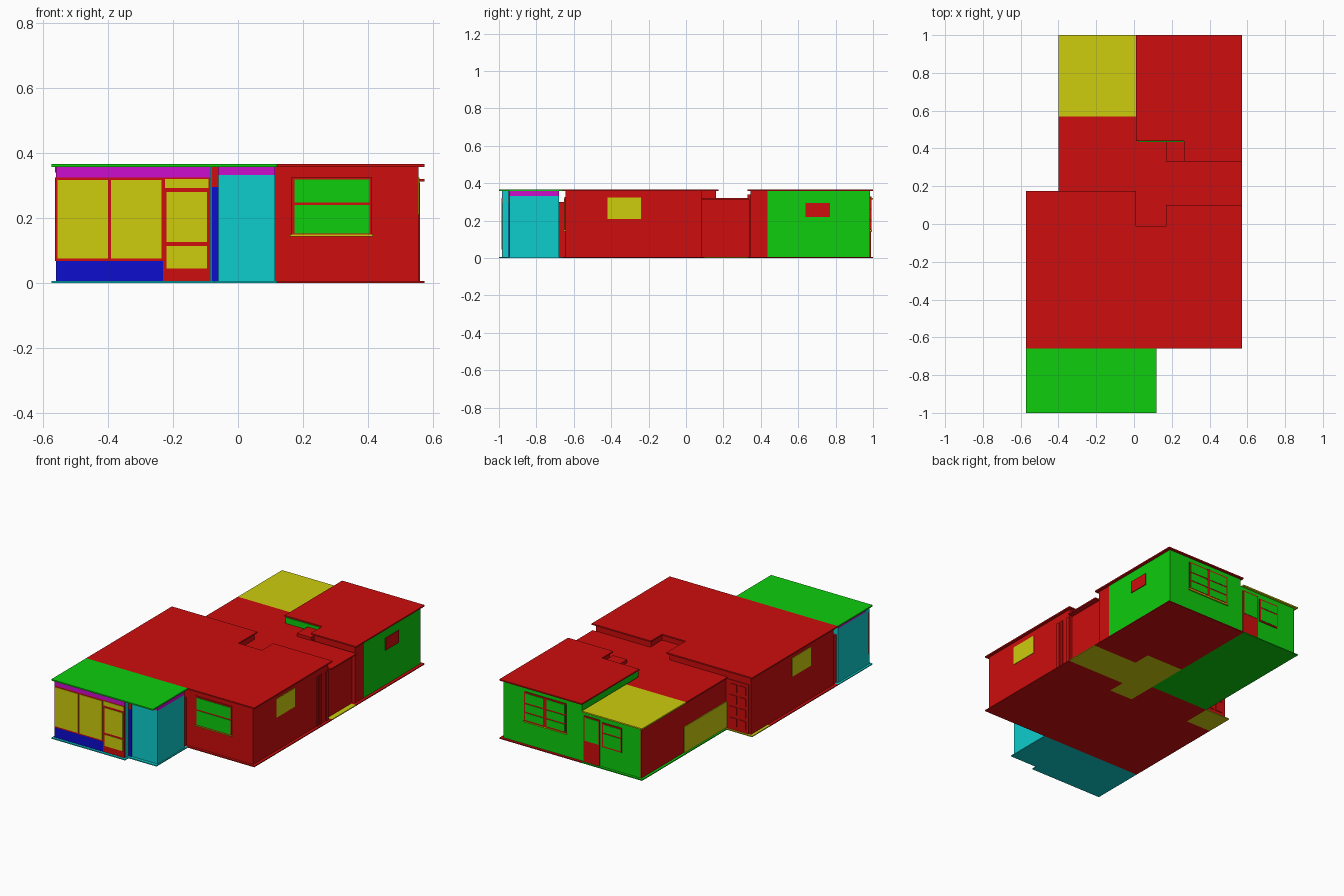
import bpy, bmesh

cube = bpy.data.objects.get("Cube")
if cube:
    bpy.data.objects.remove(cube, do_unlink=True)


def material(name, r, g, b):
    m = bpy.data.materials.new(name)
    m.use_nodes = True
    m.diffuse_color = (r, g, b, 1)
    m.node_tree.nodes["Principled BSDF"].inputs["Base Color"].default_value = (r, g, b, 1)
    return m


HI, LO = 0.61, 0.004
RED = material("red", HI, LO, LO)
GREEN = material("green", LO, HI, LO)
BLUE = material("blue", LO, LO, HI)
YELLOW = material("yellow", HI, HI, LO)
CYAN = material("cyan", LO, HI, HI)
MAGENTA = material("magenta", HI, LO, HI)


def prism(name, outline, z0, z1, mat):
    """Extrude a plan outline between two heights."""
    bm = bmesh.new()
    face = bm.faces.new([bm.verts.new((x, y, z0)) for x, y in outline])
    top = bmesh.ops.extrude_face_region(bm, geom=[face])["geom"]
    for v in top:
        if isinstance(v, bmesh.types.BMVert):
            v.co.z = z1
    bmesh.ops.recalc_face_normals(bm, faces=bm.faces)
    mesh = bpy.data.meshes.new(name)
    bm.to_mesh(mesh)
    bm.free()
    mesh.materials.append(mat)
    obj = bpy.data.objects.new(name, mesh)
    bpy.context.scene.collection.objects.link(obj)
    return obj


def box(name, x0, x1, y0, y1, z0, z1, mat):
    return prism(name, [(x0, y0), (x1, y0), (x1, y1), (x0, y1)], z0, z1, mat)


def plate(name, axis, sign, wall, u0, u1, z0, z1, mat, depth=0.005):
    """Thin plate on a wall that faces along one axis."""
    a, b = sorted((wall - sign * 0.002, wall + sign * depth))
    if axis == "x":
        return box(name, a, b, u0, u1, z0, z1, mat)
    return box(name, u0, u1, a, b, z0, z1, mat)


def window(name, axis, sign, wall, u0, u1, z0, z1, cols, rows, pane, bar=0.008):
    """Red frame plate with a grid of panes; rows are height fractions."""
    plate(name + "_frame", axis, sign, wall, u0, u1, z0, z1, RED)
    w = (u1 - u0 - bar) / cols
    h = z1 - z0 - bar
    for c in range(cols):
        for r in range(len(rows) - 1):
            plate(f"{name}_pane_{c}_{r}", axis, sign, wall,
                  u0 + c * w + bar, u0 + (c + 1) * w,
                  z0 + rows[r] * h + bar, z0 + rows[r + 1] * h, pane, 0.007)


E = 0.573            # roof half width
W = 0.555            # wall half width
T, TOP = 0.358, 0.366
LOW, LOW_TOP = 0.313, 0.321
F = 0.006            # floor thickness

# Floor slabs
porch_floor = [(-E, -1), (-0.07, -1), (-0.07, -0.965), (0.12, -0.965), (0.12, -0.66), (-E, -0.66)]
prism("porch_floor", porch_floor, 0, F, CYAN)
main_floor = [(-E, -0.66), (E, -0.66), (E, 0.1), (0.17, 0.1), (0.17, -0.01), (0.01, -0.01),
              (0.01, 0.175), (-0.4, 0.175), (-0.4, 0), (-E, 0)]
prism("main_floor", main_floor, 0, F, RED)
box("side_step_floor", -E, -0.4, 0, 0.175, 0, F, YELLOW)
link_floor = [(0.01, -0.01), (0.17, -0.01), (0.17, 0.1), (E, 0.1), (E, 0.33),
              (0.265, 0.33), (0.265, 0.44), (0.01, 0.44)]
prism("link_floor", link_floor, 0, F, YELLOW)
box("rear_left_floor", -0.4, 0.01, 0.175, 1, 0, F, GREEN)
rear_outline = [(0.01, 0.44), (0.265, 0.44), (0.265, 0.33), (E, 0.33), (E, 1), (0.01, 1)]
prism("rear_floor", rear_outline, 0, F, RED)

# Main block
main_walls = [(-W, -0.645), (W, -0.645), (W, 0.085), (0.18, 0.085), (0.18, -0.025),
              (0, -0.025), (0, 0.16), (-W, 0.16)]
prism("main_walls", main_walls, F, T, RED)
main_roof = [(-E, -0.66), (E, -0.66), (E, 0.1), (0.17, 0.1), (0.17, -0.01),
             (0.01, -0.01), (0.01, 0.175), (-E, 0.175)]
prism("main_roof", main_roof, T, TOP, RED)
for y in (-0.03, 0.0, 0.06):
    plate("side_wall_post", "x", 1, W, y, y + 0.02, F, 0.31, RED)

# Link block with the lower roof
box("link_walls", -0.385, 0.54, 0.08, 0.34, F, LOW, RED)
box("link_walls_rear", -0.385, 0.27, 0.3, 0.57, F, LOW, RED)
link_roof = [(-0.4, 0.165), (-0.01, 0.165), (-0.01, -0.035), (0.18, -0.035), (0.18, 0.09),
             (E, 0.09), (E, 0.335), (0.27, 0.335), (0.27, 0.445), (0.01, 0.445),
             (0.01, 0.57), (-0.4, 0.57)]
prism("link_roof", link_roof, LOW, LOW_TOP, RED)
box("roof_step", 0.17, 0.265, 0.33, 0.44, LOW, 0.34, RED)
plate("link_lower_panel", "x", -1, -0.385, 0.16, 0.57, F, 0.165, YELLOW)

# Rear right block
box("rear_walls", 0.02, W, 0.435, 0.985, F, T, GREEN)
box("rear_side_wall", 0.275, W, 0.345, 0.435, F, T, RED)
prism("rear_roof", rear_outline, T, TOP, RED)
plate("rear_side_window", "x", 1, W, 0.64, 0.77, 0.22, 0.295, RED)
window("rear_window", "y", 1, 0.985, 0.125, 0.41, 0.15, 0.33, 2, (0, 0.3, 0.62, 1), GREEN)
plate("rear_window_mullion", "y", 1, 0.985, 0.257, 0.278, 0.15, 0.33, RED, 0.008)
plate("rear_window_sill", "y", 1, 0.985, 0.12, 0.415, 0.143, 0.15, YELLOW, 0.009)

# Rear left block
box("rear_left_walls", -0.38, 0.02, 0.57, 0.985, F, LOW, GREEN)
plate("rear_left_side_wall", "x", -1, -0.38, 0.57, 0.985, F, LOW, RED)
box("rear_left_roof", -0.4, 0.01, 0.57, 1, LOW, LOW_TOP, YELLOW)
window("rear_small_window", "y", 1, 0.985, -0.255, -0.12, 0.13, 0.28, 1, (0, 0.6, 1), GREEN)
window("rear_door", "y", 1, 0.985, -0.105, 0.005, F, 0.29, 1, (0.45, 1), GREEN)

# Side door with raised panels
plate("side_door", "y", 1, 0.16, -0.54, -0.4, F, 0.31, RED)
for i in range(4):
    for u in (-0.525, -0.462):
        z = 0.03 + i * 0.07
        plate("side_door_panel", "y", 1, 0.16, u, u + 0.047, z, z + 0.05, RED, 0.009)

# Main block windows
for s in (-1, 1):
    plate("side_window", "x", s, s * W, -0.42, -0.24, 0.21, 0.325, YELLOW, 0.003)
window("front_window", "y", -1, -0.645, 0.165, 0.412, 0.145, 0.327, 1, (0, 0.55, 1), GREEN)
plate("front_window_sill", "y", -1, -0.645, 0.16, 0.415, 0.143, 0.149, YELLOW, 0.009)

# Front porch
box("porch_back_wall", -0.55, 0.1, -0.68, -0.64, F, 0.3, RED)
box("porch_glazed_walls", -0.56, -0.08, -0.98, -0.68, F, T, CYAN)
box("porch_solid_walls", -0.06, 0.113, -0.945, -0.68, F, 0.333, CYAN)
box("porch_solid_fascia", -0.06, 0.113, -0.945, -0.68, 0.333, T, MAGENTA)
box("porch_joint_lower", -0.08, -0.06, -0.95, -0.68, F, 0.295, BLUE)
box("porch_joint_upper", -0.08, -0.06, -0.95, -0.68, 0.295, T, RED)
box("porch_roof", -E, 0.12, -1, -0.66, T, TOP, GREEN)
plate("porch_side_fascia", "x", -1, -0.56, -0.95, -0.68, 0.34, T, MAGENTA, 0.002)

# Porch glazing and door
G = -0.98
plate("porch_fascia", "y", -1, G, -0.56, -0.085, 0.325, T, MAGENTA)
plate("porch_lower_wall", "y", -1, G, -0.56, -0.23, F, 0.068, BLUE)
window("porch_window", "y", -1, G, -0.563, -0.227, 0.068, 0.325, 2, (0, 1), YELLOW)
plate("porch_door", "y", -1, G, -0.23, -0.085, F, 0.325, RED)
for z0, z1, inset in ((0.045, 0.115, 0.01), (0.127, 0.28, 0.01), (0.293, 0.32, 0.005)):
    plate("porch_door_pane", "y", -1, G, -0.23 + inset, -0.085 - inset, z0, z1, YELLOW, 0.007)
